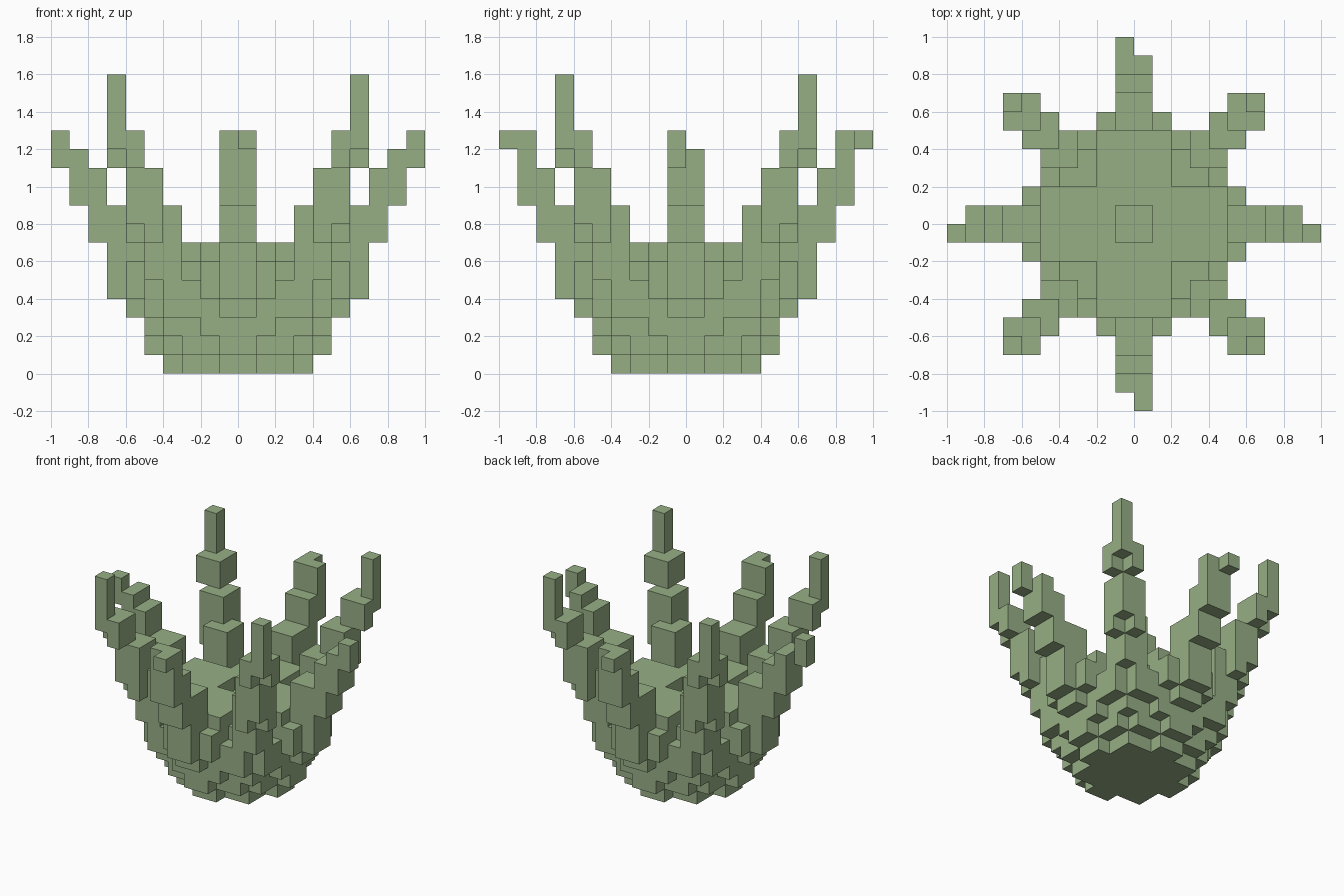
import bpy
import bmesh
from math import pi
from mathutils import Vector

UNIT = 0.1
cube = bpy.data.objects.get("Cube")
if cube:
    bpy.data.objects.remove(cube, do_unlink=True)

green = bpy.data.materials.new("sage_green")
green.use_nodes = True
colour = (0.31, 0.43, 0.235, 1)
green.diffuse_color = colour
green.node_tree.nodes["Principled BSDF"].inputs["Base Color"].default_value = colour


def block(x0, x1, y0, y1, z0, z1):
    """Grid cells filled by a box, sides given in grid steps in any order."""
    (x0, x1), (y0, y1) = sorted((x0, x1)), sorted((y0, y1))
    return {(x, y, z) for x in range(x0, x1) for y in range(y0, y1)
            for z in range(z0, z1)}


def cross(a, b, z0, z1):
    """Two centred slabs at right angles."""
    return block(-a, a, -b, b, z0, z1) | block(-b, b, -a, a, z0, z1)


def turn(cells):
    """Swap the x and y axes."""
    return {(y, x, z) for x, y, z in cells}


parts = {}

# Rounded bowl-shaped core, widening in steps
core = cross(4, 1, 0, 1) | block(-3, 3, -3, 3, 0, 1)
core |= cross(5, 1, 1, 2) | cross(4, 3, 1, 2)
core |= cross(5, 2, 2, 3) | block(-4, 4, -4, 4, 2, 3)
core |= cross(6, 1, 3, 4) | cross(5, 4, 3, 4)
core |= block(-4, 4, -4, 4, 4, 6) | cross(5, 4, 4, 5)
core |= cross(6, 2, 4, 6) | cross(5, 2, 4, 7)
core -= block(-1, 1, -1, 1, 6, 7)
parts["core"] = core


def straight_leaf(s):
    """Stepped leaf along x, without its tip."""
    return (block(5 * s, 7 * s, -1, 1, 4, 9) | block(7 * s, 8 * s, -1, 1, 7, 11)
            | block(8 * s, 9 * s, -1, 1, 9, 12))


# Four straight leaves with one-cell tips
for s, side, end in ((1, "left", "back"), (-1, "right", "front")):
    parts[side + "_leaf"] = straight_leaf(s) | block(9 * s, 10 * s, -1, 0, 11, 13)
    parts[end + "_leaf"] = (turn(straight_leaf(s))
                            | block(-1, 1, 8 * s, 9 * s, 12, 13)
                            | block(0, -s, 9 * s, 10 * s, 12, 13))

# Four diagonal leaves: shifted boxes, each with its outer lower corner cut
for sx, side in ((1, "left"), (-1, "right")):
    for sy, end in ((1, "back"), (-1, "front")):
        leaf = set()
        for start, low, high in ((3, 4, 9), (4, 7, 11), (5, 11, 13)):
            mid, stop = start + 1, start + 2
            box = block(start * sx, stop * sx, start * sy, stop * sy, low, high)
            leaf |= box - block(mid * sx, stop * sx, mid * sy, stop * sy, low, low + 1)
        leaf |= block(6 * sx, 7 * sx, 6 * sy, 7 * sy, 13, 16)
        parts[f"{end}_{side}_diagonal_leaf"] = leaf

filled = set().union(*parts.values())
DIRECTIONS = [Vector(d) * s for d in ((1, 0, 0), (0, 1, 0), (0, 0, 1)) for s in (1, -1)]


def build(name, cells):
    """Skin the exposed sides of the cells and merge the flat areas."""
    bm = bmesh.new()
    for cell in sorted(cells):
        centre = Vector(cell) + Vector((0.5, 0.5, 0.5))
        for d in DIRECTIONS:
            if tuple(int(c + n) for c, n in zip(cell, d)) in filled:
                continue
            u = Vector((d.y, d.z, d.x)) / 2
            v = d.cross(u)
            corners = (u + v, v - u, -u - v, u - v)
            bm.faces.new([bm.verts.new((centre + d / 2 + c) * UNIT) for c in corners])
    bmesh.ops.remove_doubles(bm, verts=bm.verts, dist=UNIT / 100)
    bmesh.ops.dissolve_limit(bm, angle_limit=pi / 90, verts=bm.verts, edges=bm.edges)
    mesh = bpy.data.meshes.new(name)
    bm.to_mesh(mesh)
    bm.free()
    mesh.materials.append(green)
    bpy.context.collection.objects.link(bpy.data.objects.new(name, mesh))


claimed = set()
for name, cells in parts.items():
    build(name, cells - claimed)
    claimed |= cells
